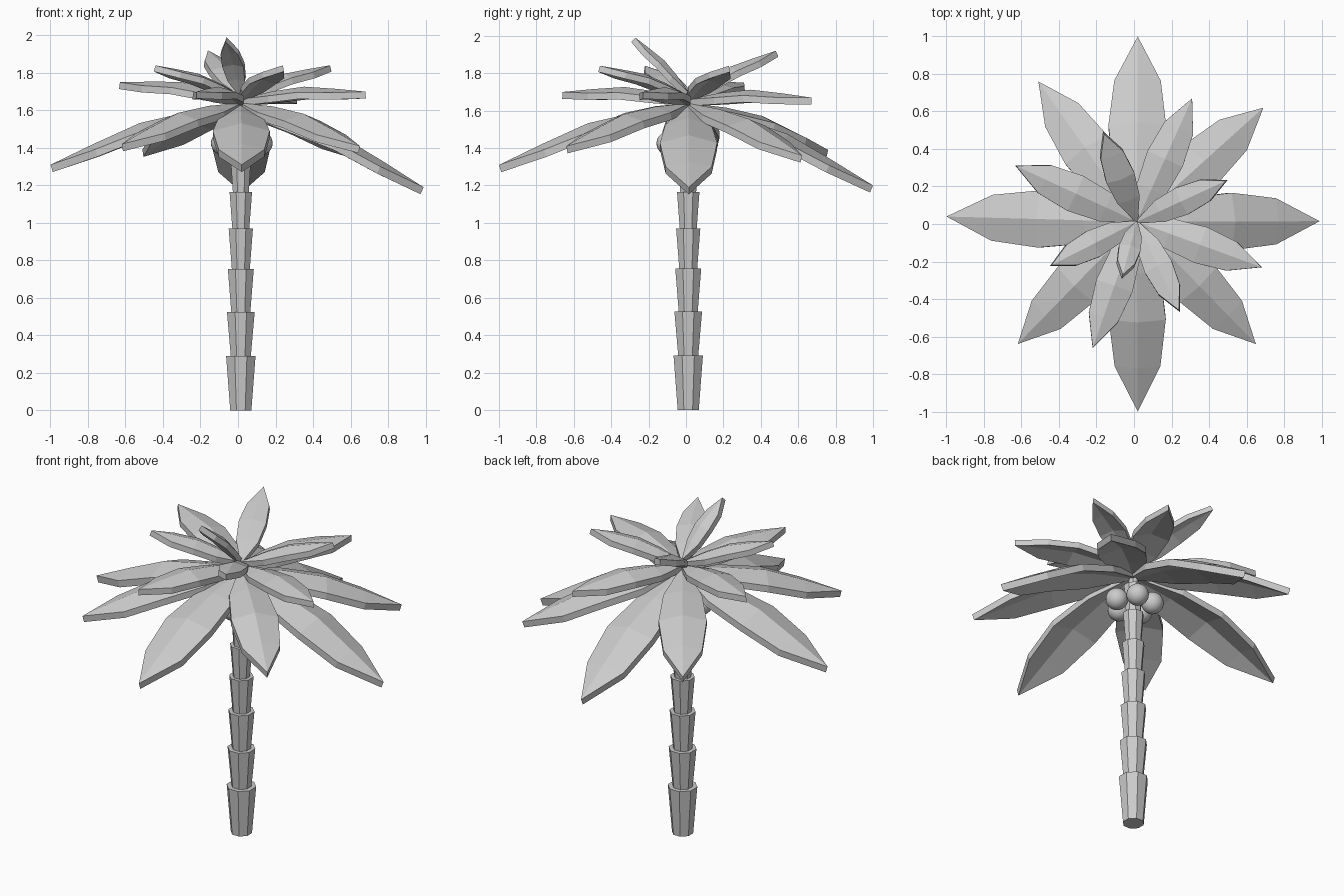
import bpy, bmesh, math
from mathutils import Vector, Matrix

cube = bpy.data.objects.get("Cube")
if cube:
    bpy.data.objects.remove(cube)

grey = bpy.data.materials.new("light_grey")
grey.use_nodes = True
grey.diffuse_color = (0.6, 0.6, 0.6, 1)
grey.node_tree.nodes["Principled BSDF"].inputs["Base Color"].default_value = (0.6, 0.6, 0.6, 1)

CENTRE = Vector((0.015, 0.012, 0))


def finish(bm, name, smooth=False):
    bmesh.ops.recalc_face_normals(bm, faces=bm.faces[:])
    for face in bm.faces:
        face.smooth = smooth
    mesh = bpy.data.meshes.new(name)
    bm.to_mesh(mesh)
    bm.free()
    mesh.materials.append(grey)
    obj = bpy.data.objects.new(name, mesh)
    bpy.context.collection.objects.link(obj)
    return obj


# Leaf stations: distance along, half width, arch height, drop of the edge
STATIONS = [(0, 0.012, 0, 0.0), (0.26, 0.115, 0.045, 0.035),
            (0.51, 0.143, 0.065, 0.042), (0.76, 0.115, 0.035, 0.03)]


def leaf(name, base_z, tip):
    """Creased, arched leaf from the crown to the tip."""
    base = CENTRE + Vector((0, 0, base_z))
    chord = Vector(tip) - base
    size = chord.length
    along = chord.normalized()
    side = Vector((0, 0, 1)).cross(along).normalized()
    up = along.cross(side)
    thick = 0.028 + 0.012 * size
    bm = bmesh.new()

    def point(t, y, z, layer):
        return bm.verts.new(base + (along * t + side * y + up * z) * size - up * thick * layer)

    layers = []
    for layer in (0, 1):
        rows = [[point(t, s * w, h - abs(s) * d, layer) for s in (-1, 0, 1)]
                for t, w, h, d in STATIONS]
        end = point(1, 0, 0, layer)
        for a, b in zip(rows, rows[1:]):
            for i in (0, 1):
                bm.faces.new((a[i], a[i + 1], b[i + 1], b[i]))
        for i in (0, 1):
            bm.faces.new((rows[-1][i], rows[-1][i + 1], end))
        outline = [r[0] for r in rows] + [end] + [r[2] for r in reversed(rows)] + [rows[0][1]]
        layers.append(outline)
    # Rim joining the upper and lower skins
    top, bottom = layers
    for i in range(len(top)):
        j = (i + 1) % len(top)
        bm.faces.new((top[i], top[j], bottom[j], bottom[i]))
    return finish(bm, name)


TIERS = {
    "lower_leaf": (1.63, [(0.99, 0.015, 1.19), (0.02, 1.0, 1.2),
                          (-1.0, 0.04, 1.31), (0.02, -1.0, 1.31)]),
    "diagonal_leaf": (1.64, [(0.69, 0.62, 1.36), (-0.51, 0.76, 1.39),
                             (-0.62, -0.64, 1.42), (0.65, -0.64, 1.41)]),
    "middle_leaf": (1.66, [(0.68, -0.23, 1.70), (0.31, 0.67, 1.67),
                           (-0.63, 0.31, 1.75), (-0.22, -0.66, 1.70)]),
    "upper_leaf": (1.68, [(0.49, 0.23, 1.84), (-0.16, 0.48, 1.92),
                          (-0.44, -0.22, 1.84), (0.24, -0.46, 1.84)]),
    "top_leaf": (1.70, [(-0.06, -0.27, 1.99)]),
}
for label, (height, tips) in TIERS.items():
    for n, tip in enumerate(tips):
        leaf(f"{label}_{n + 1}", height, tip)

# Trunk of flared segments
joints = [0, 0.29, 0.525, 0.755, 0.97, 1.165, 1.36, 1.54]
for n, (low, high) in enumerate(zip(joints, joints[1:])):
    bm = bmesh.new()
    place = Matrix.Translation(CENTRE + Vector((0, 0, (low + high) / 2)))
    turn = Matrix.Rotation(math.pi / 8, 4, "Z")
    bmesh.ops.create_cone(bm, cap_ends=True, segments=8, radius1=0.061 - 0.003 * n,
                          radius2=0.085 - 0.005 * n, depth=high - low, matrix=place @ turn)
    finish(bm, f"trunk_segment_{n + 1}")

# Thin stem inside the crown
bm = bmesh.new()
bmesh.ops.create_cone(bm, cap_ends=True, segments=8, radius1=0.04, radius2=0.01, depth=0.16,
                      matrix=Matrix.Translation(CENTRE + Vector((0, 0, 1.6))))
finish(bm, "crown_stem")

# Ring of round fruit below the crown
for n in range(5):
    angle = math.radians(135 + 72 * n)
    spot = CENTRE + Vector((0.108 * math.cos(angle), 0.108 * math.sin(angle), 1.425))
    bm = bmesh.new()
    bmesh.ops.create_uvsphere(bm, u_segments=24, v_segments=14, radius=0.063,
                              matrix=Matrix.Translation(spot))
    finish(bm, f"fruit_{n + 1}", smooth=True)
